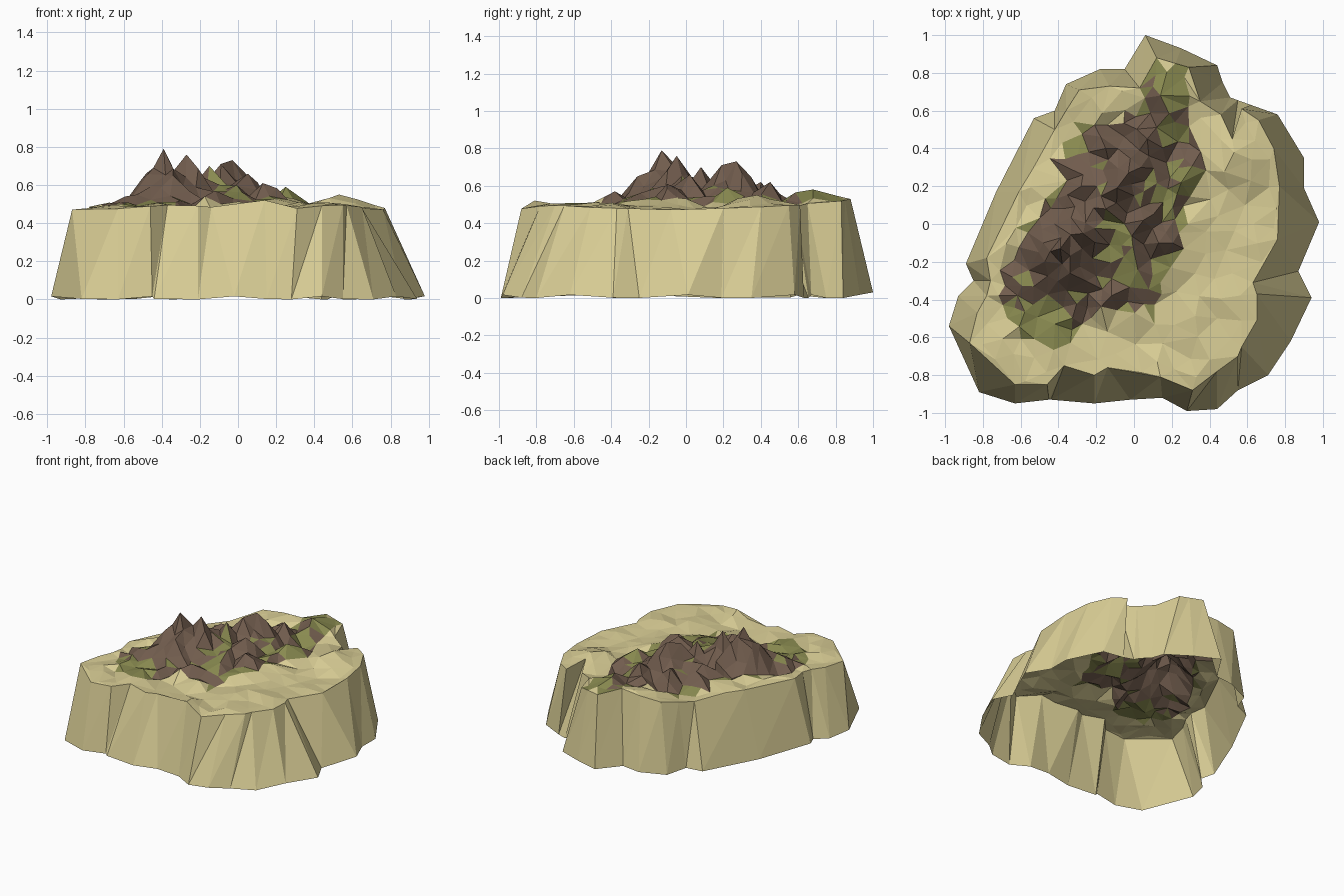
import bpy, math, random
from mathutils import Vector
from mathutils.geometry import delaunay_2d_cdt

if "Cube" in bpy.data.objects:
    bpy.data.objects.remove(bpy.data.objects["Cube"])

rnd = random.Random(7)

# Cliff outline: foot x, foot y, rim x, rim y (clockwise from the back)
CLIFF = [
    (.06, 1, .12, .88), (.25, .93, .22, .85), (.44, .84, .29, .83), (.47, .75, .35, .65),
    (.51, .67, .46, .58), (.55, .655, .52, .45), (.62, .63, .57, .61), (.76, .58, .66, .55),
    (.90, .35, .74, .40), (.90, .19, .77, .20), (.98, .01, .76, -.08), (.87, -.25, .63, -.31),
    (.94, -.39, .65, -.37), (.83, -.62, .65, -.51), (.71, -.80, .57, -.65), (.55, -.88, .55, -.70),
    (.44, -.98, .44, -.78), (.28, -.99, .31, -.88), (.15, -.92, .14, -.81), (-.02, -.93, -.14, -.76),
    (-.21, -.95, -.21, -.80), (-.44, -.93, -.37, -.75), (-.45, -.93, -.46, -.85),
    (-.63, -.95, -.63, -.85), (-.82, -.89, -.87, -.63), (-.98, -.54, -.83, -.47),
    (-.93, -.38, -.78, -.38), (-.85, -.30, -.76, -.30), (-.89, -.21, -.78, -.18),
    (-.73, .17, -.61, .17), (-.53, .56, -.42, .50), (-.42, .60, -.36, .60),
    (-.36, .74, -.29, .71), (-.18, .82, -.13, .73), (-.05, .82, .03, .72)]

# Peaks and hills: x, y, height, slope
PEAKS = [
    (-.39, -.13, .79, 1.35), (-.27, -.05, .76, 1.1), (-.15, .08, .70, 1.1), (-.03, .27, .73, 1.2),
    (-.09, .19, .71, 1.2), (.05, .02, .66, 1.0), (.13, -.10, .61, .7), (-.15, .40, .62, .9),
    (.07, .45, .62, .9), (-.28, .20, .61, .7), (-.48, -.10, .64, 1.1), (-.34, -.26, .65, 1.0),
    (-.12, -.38, .57, .5), (.14, .68, .58, .35), (.25, .22, .59, .6), (.53, .38, .55, .3),
    (-.53, -.33, .55, .5), (.13, -.78, .53, .3), (-.10, -.02, .61, .25)]

# Footprint of the rocky and grassy part
HIGHLAND = [
    (-.72, -.38), (-.65, -.20), (-.55, .02), (-.40, .20), (-.38, .40), (-.25, .56), (-.10, .52),
    (.03, .62), (.08, .84), (.27, .82), (.30, .55), (.38, .30), (.25, .00), (.22, -.22),
    (.10, -.47), (-.20, -.46), (-.35, -.62), (-.60, -.62)]

# Meadows: x, y, radius
MEADOWS = [(-.47, -.54, .13), (.21, .72, .11), (.28, .22, .07), (-.02, -.25, .08),
           (-.11, .00, .05), (.20, .50, .06), (-.30, .42, .05)]


def inside(p, poly):
    hit = False
    for (ax, ay), (bx, by) in zip(poly, poly[1:] + poly[:1]):
        if (ay > p[1]) != (by > p[1]) and p[0] < (bx - ax) * (p[1] - ay) / (by - ay) + ax:
            hit = not hit
    return hit


def near(p, x, y):
    return math.hypot(p[0] - x, p[1] - y)


def in_meadow(p):
    return any(near(p, x, y) < r for x, y, r in MEADOWS)


def height(p):
    x, y = p[0], p[1]
    z = .483 + .012 * math.sin(7 * x + 3 * y) + .05 * max(0, min(1, (y - .45) / .4))
    return max([z] + [h - s * near(p, px, py) for px, py, h, s in PEAKS])


def material(name, rgb):
    m = bpy.data.materials.new(name)
    m.diffuse_color = (*rgb, 1)
    m.use_nodes = True
    m.node_tree.nodes["Principled BSDF"].inputs["Base Color"].default_value = m.diffuse_color
    return m


def add_object(name, verts, faces, mats):
    me = bpy.data.meshes.new(name)
    me.from_pydata(verts, [], faces)
    for m in mats:
        me.materials.append(m)
    me.update()
    ob = bpy.data.objects.new(name, me)
    bpy.context.collection.objects.link(ob)
    return ob


sand = material("sand", (.69, .61, .30))
grass = material("grass", (.25, .255, .08))
rock = material("rock", (.165, .108, .075))

# Cliff wall, open underneath
n = len(CLIFF)
foot = [(c[0], c[1], .03 if i == 0 else max(0, .02 * math.sin(2.1 * i))) for i, c in enumerate(CLIFF)]
rim = [(c[2], c[3], height(c[2:])) for c in CLIFF]
wall = []
for i in range(n):
    j = (i + 1) % n
    wall += [(i, n + i, j), (j, n + i, n + j)]
add_object("cliff_wall", foot + rim, wall, [sand])

# Scattered terrain points, denser on the highland
rim2d = [c[2:] for c in CLIFF]
peak_xy = [q[:2] for q in PEAKS[:-1]]
pts = [p for p in peak_xy if all(near(p, *q) > .05 for q in rim2d)]
for _ in range(8000):
    p = (rnd.uniform(-.88, .8), rnd.uniform(-.9, .9))
    gap = .055 if inside(p, HIGHLAND) and not in_meadow(p) else .095
    if not inside(p, rim2d) or any(near(p, *q) < .055 for q in rim2d):
        continue
    if all(near(p, *q) > gap for q in pts):
        pts.append(p)

# Triangulate inside the rim
flat = [Vector(p) for p in rim2d + pts]
edges = [(i, (i + 1) % n) for i in range(n)]
out = delaunay_2d_cdt(flat, edges, [], 1, 1e-5)
verts = []
for v in out[0]:
    z = height(v)
    on_rim = any(near(v, *q) < .001 for q in rim2d)
    on_peak = any(near(v, *q) < .001 for q in peak_xy)
    if not on_rim and not on_peak:
        rough = inside(v, HIGHLAND) and not in_meadow(v)
        z += rnd.uniform(-.04, .025) if rough else rnd.uniform(-.018, .02)
    verts.append((v.x, v.y, max(z, .465)))
faces = []
for f in out[2]:
    a, b, c = (Vector(verts[k]) for k in f)
    faces.append(tuple(f) if (b - a).cross(c - a).z > 0 else tuple(reversed(f)))
top = add_object("island_top", verts, faces, [sand, grass, rock])

# Colour by footprint and steepness
for poly in top.data.polygons:
    c = poly.center
    if inside(c, HIGHLAND):
        poly.material_index = 1 if in_meadow(c) or poly.normal.z > .92 else 2
